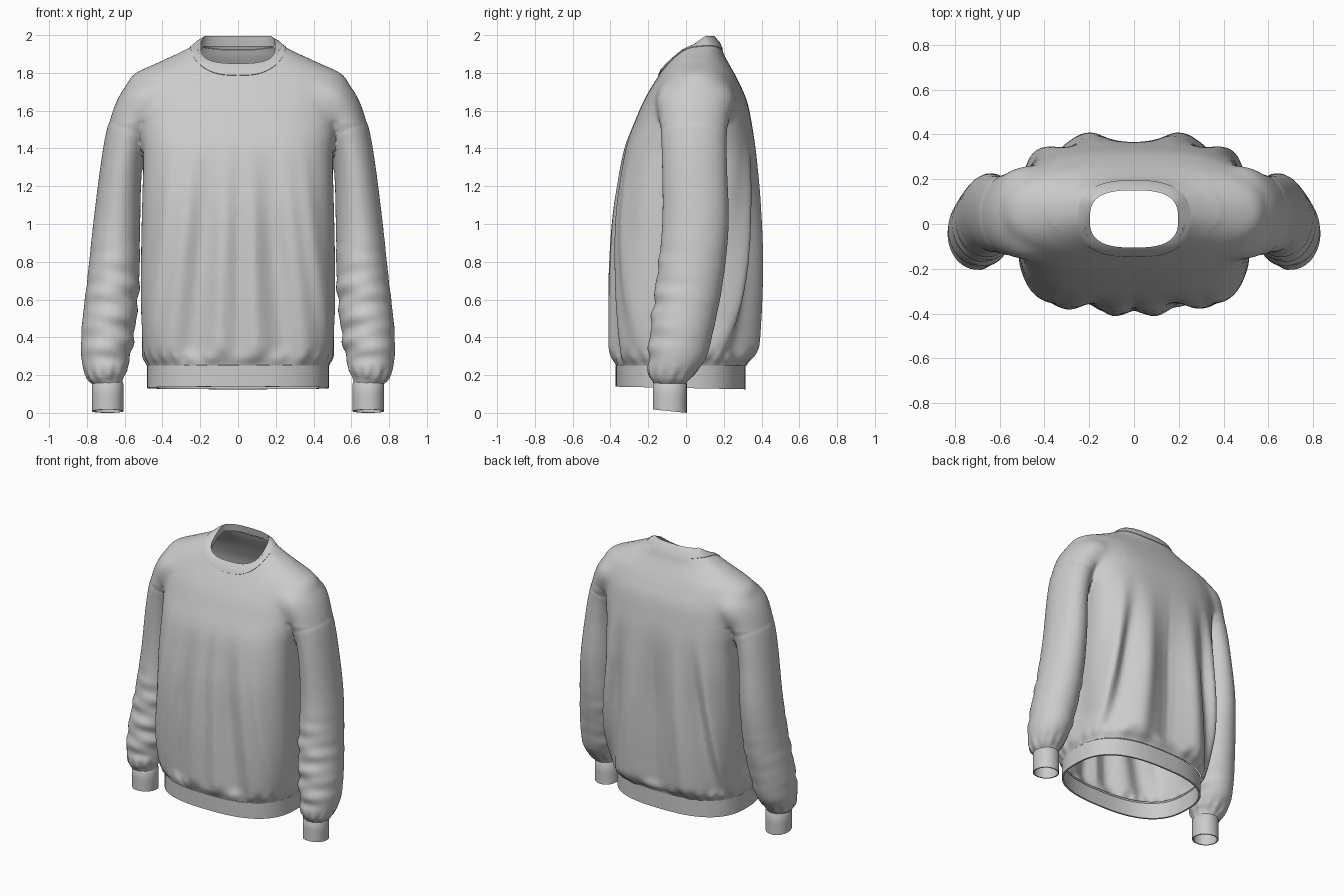
import bpy, bmesh, math
from mathutils import Vector
from mathutils.bvhtree import BVHTree

if "Cube" in bpy.data.objects:
    bpy.data.objects.remove(bpy.data.objects["Cube"])

TAU = 2 * math.pi


def spline(keys, t):
    """Catmull-Rom interpolation through rows of numbers."""
    i = min(int(t), len(keys) - 2)
    f = t - i
    p0, p1, p2, p3 = (keys[max(0, min(len(keys) - 1, i + k))] for k in (-1, 0, 1, 2))
    return [0.5 * (2 * b + (c - a) * f + (2 * a - 5 * b + 4 * c - d) * f * f
                   + (3 * b - a - 3 * c + d) * f ** 3) for a, b, c, d in zip(p0, p1, p2, p3)]


def step(a, b, v):
    v = max(0, min(1, (v - a) / (b - a)))
    return v * v * (3 - 2 * v)


def gauss(v, w):
    return math.exp(-(v / w) ** 2)


def oval(a, y0, y1, n, count):
    """Superellipse outline as (x, y, angle)."""
    out = []
    for k in range(count):
        th = TAU * k / count
        c, s = math.cos(th), math.sin(th)
        out.append((a * math.copysign(abs(c) ** (2 / n), c),
                    (y0 + y1) / 2 + (y1 - y0) / 2 * math.copysign(abs(s) ** (2 / n), s), th))
    return out


def loft(bm, rings, caps=False):
    rows = [[bm.verts.new(p) for p in r] for r in rings]
    n = len(rows[0])
    for r, q in zip(rows, rows[1:]):
        for k in range(n):
            bm.faces.new((r[k], r[(k + 1) % n], q[(k + 1) % n], q[k]))
    if caps:
        bm.faces.new(rows[0][::-1])
        bm.faces.new(rows[-1])


def finish(name, bm):
    bmesh.ops.recalc_face_normals(bm, faces=bm.faces)
    for f in bm.faces:
        f.smooth = True
    for e in bm.edges:
        e.smooth = e.calc_face_angle(0) < math.radians(38)
    me = bpy.data.meshes.new(name)
    bm.to_mesh(me)
    bm.free()
    ob = bpy.data.objects.new(name, me)
    bpy.context.collection.objects.link(ob)
    return ob


# Torso sections: z, half width, front y, back y, squareness
BODY = [(.20, .46, -.35, .30, 2.6), (.26, .485, -.372, .325, 2.7), (.32, .507, -.39, .36, 2.8),
        (.5, .525, -.392, .37, 3), (.7, .528, -.392, .375, 3.1), (1.0, .524, -.382, .375, 3.1),
        (1.2, .52, -.36, .375, 3.2), (1.4, .52, -.325, .367, 3.1), (1.55, .54, -.268, .345, 2.9),
        (1.65, .565, -.225, .323, 2.7), (1.73, .585, -.18, .29, 2.5), (1.79, .56, -.142, .26, 2.4),
        (1.84, .46, -.112, .232, 2.3), (1.89, .345, -.08, .205, 2.3), (1.94, .245, -.045, .185, 2.4),
        (1.97, .19, 0, .165, 2.5), (2.0, .16, .04, .15, 2.5)]
# Drape folds: x at mid height, width, depth
FRONT = [(0, .05, -.014), (.085, .05, .018), (.21, .07, -.03), (.33, .06, .018), (.45, .05, .022)]
BACK = [(0, .08, -.03), (.22, .08, .04), (.37, .05, -.035), (.48, .05, .045)]


def torso_ring(t):
    z, a, y0, y1, n = spline(BODY, t)
    env = step(1.55, .8, z) * step(.24, .36, z) if z < 1.55 else 0
    gather = gauss(z - .29, .035) * .006
    pocket = .036 * step(1.47, 1.35, z) * step(.3, .5, z)   # room for the arm
    pts = []
    for x, y, th in oval(a, y0, y1, n, 200):
        c, s = math.cos(th), math.sin(th)
        lean = 1 + .4 * (z - .6)          # folds spread towards the hem
        f = sum(d * gauss(abs(x) * lean - p, w) for p, w, d in (BACK if s > 0 else FRONT))
        if s < 0:
            f += .006 * math.sin(x * 9 + z * 3) * step(1.3, .5, z)
        x -= math.copysign(pocket * gauss(y - .04, .14), c) * step(.3, .6, abs(c))
        y += math.copysign(min(1, abs(s) * 1.8), s) * f * env
        g = gather * math.cos(26 * th + 2 * math.sin(3 * th))
        pts.append((x + g * c, y + g * s, z))
    return pts


# Sleeve sections: centre x, y, z, radius across, radius in depth
SLEEVE = [(.40, .05, 1.70, .10, .20), (.49, .05, 1.645, .135, .21), (.57, .042, 1.51, .118, .178),
          (.615, .045, 1.32, .11, .172), (.642, .05, 1.0, .124, .176), (.66, .02, .7, .138, .177),
          (.686, -.02, .45, .141, .168), (.70, -.045, .3, .13, .155), (.697, -.075, .21, .11, .125),
          (.69, -.085, .16, .08, .088), (.69, -.085, .12, .075, .08)]


def sleeve_ring(t, side):
    x, y, z, r, d = spline(SLEEVE, t)
    p, q = spline(SLEEVE, max(0, t - .05)), spline(SLEEVE, min(len(SLEEVE) - 1, t + .05))
    tx, tz = q[0] - p[0], q[2] - p[2]
    m = math.hypot(tx, tz)
    u = (-tz / m, tx / m)
    env = step(1.0, .6, z) * step(.2, .3, z) if z < 1.0 else 0
    pts = []
    for k in range(80):
        th = TAU * k / 80
        c, s = math.cos(th), math.sin(th)
        # slanted creases on the lower arm, gathers at the cuff, shoulder seam groove
        wave = math.sin(TAU * z / .15 + 1.8 * c + s) + .7 * math.sin(TAU * z / .094 - 1.5 * c + 2 * s)
        w = .006 * env * wave * max(.1, .45 - .45 * s - .3 * c)
        w += .006 * gauss(z - .2, .04) * math.cos(11 * th) - .006 * gauss(t - 2.05, .04)
        pts.append((side * (x + u[0] * c * (r + w)), y + s * (d + w), z + u[1] * c * (r + w)))
    return pts


# Fuse torso and sleeves into one cloth skin
bm = bmesh.new()
loft(bm, [torso_ring(i * (len(BODY) - 1) / 130) for i in range(131)], True)
for side in (1, -1):
    loft(bm, [sleeve_ring(i * (len(SLEEVE) - 1) / 150, side) for i in range(151)], True)
solid = finish("cloth_solid", bm)
mod = solid.modifiers.new("fuse", 'REMESH')
mod.mode, mod.voxel_size = 'VOXEL', .01
mod = solid.modifiers.new("soften", 'SMOOTH')
mod.factor, mod.iterations = .5, 5
bm = bmesh.new()
bm.from_object(solid, bpy.context.evaluated_depsgraph_get())
bpy.data.objects.remove(solid)

# Blend the shoulder caps into the torso
caps = [v for v in bm.verts if 1.54 < v.co.z < 1.87 and abs(v.co.x) > .33]
for _ in range(40):
    bmesh.ops.smooth_vert(bm, verts=caps, factor=.5, use_axis_x=True, use_axis_y=True, use_axis_z=True)
bm.normal_update()
skin = BVHTree.FromBMesh(bm)


def trim(z, keep):
    """Cut away the cloth below z where keep(face centre) holds."""
    faces = [f for f in bm.faces if f.calc_center_median().z < .4 and keep(f.calc_center_median())]
    geom = list({e for f in faces for e in f.edges} | {v for f in faces for v in f.verts}) + faces
    bmesh.ops.bisect_plane(bm, geom=geom, plane_co=(0, 0, z), plane_no=(0, 0, -1), clear_outer=True)


def in_neck(c):
    return c.z > 1.72 and abs(c.x / .222) ** 2.7 + abs((c.y - .023) / .143) ** 2.7 < 1


# Open the hem, wrists and neck
trim(.25, lambda c: abs(c.x) < .545)
trim(.155, lambda c: abs(c.x) > .545)
bmesh.ops.delete(bm, geom=[f for f in bm.faces if in_neck(f.calc_center_median())], context='FACES')
finish("body_and_sleeves", bm)

# Ribbed collar lying on the neckline
inner, top, mid, outer, tuck = [], [], [], [], []
for (x, y, th), (ox, oy, _) in zip(oval(.197, -.105, .15, 2.8, 96), oval(.25, -.145, .192, 2.6, 96)):
    z = min(1.995, 1.85 + .7 * (y + .105))
    rim = Vector((x, y, z))
    hit, no, _, _ = skin.ray_cast(Vector((ox, oy, 3)), Vector((0, 0, -1)))
    if no.z < 0:
        no = -no
    edge = hit + no * .004
    inner.append((x * 1.03, y + .01 * math.sin(th), z - .055))
    top.append(rim)
    mid.append(rim.lerp(edge, .5) + no * .007)
    outer.append(edge)
    tuck.append(hit - no * .006)
bm = bmesh.new()
loft(bm, [inner, top, mid, outer, tuck])
finish("collar", bm)


def band(name, cx, a, y0, y1, n, levels, tilt):
    """Ribbed band: levels of (inset, z), bottom edge tilted along y."""
    bm = bmesh.new()
    loft(bm, [[(cx + x, y, z + tilt * (y - y1) * (z < .13))
               for x, y, _ in oval(a - i, y0 + i, y1 - i, n, 96)] for i, z in levels])
    finish(name, bm)


# Waist band and cuffs
band("waist_band", 0, .482, -.372, .315, 2.6,
     [(.012, .25), (.012, .125), (0, .125), (0, .19), (0, .25), (.012, .264)], -.02)
for name, side in (("left_cuff", 1), ("right_cuff", -1)):
    band(name, side * .69, .083, -.176, .004, 2.1,
         [(.008, .15), (.008, 0), (0, 0), (0, .08), (0, .155), (.01, .17)], -.1)
